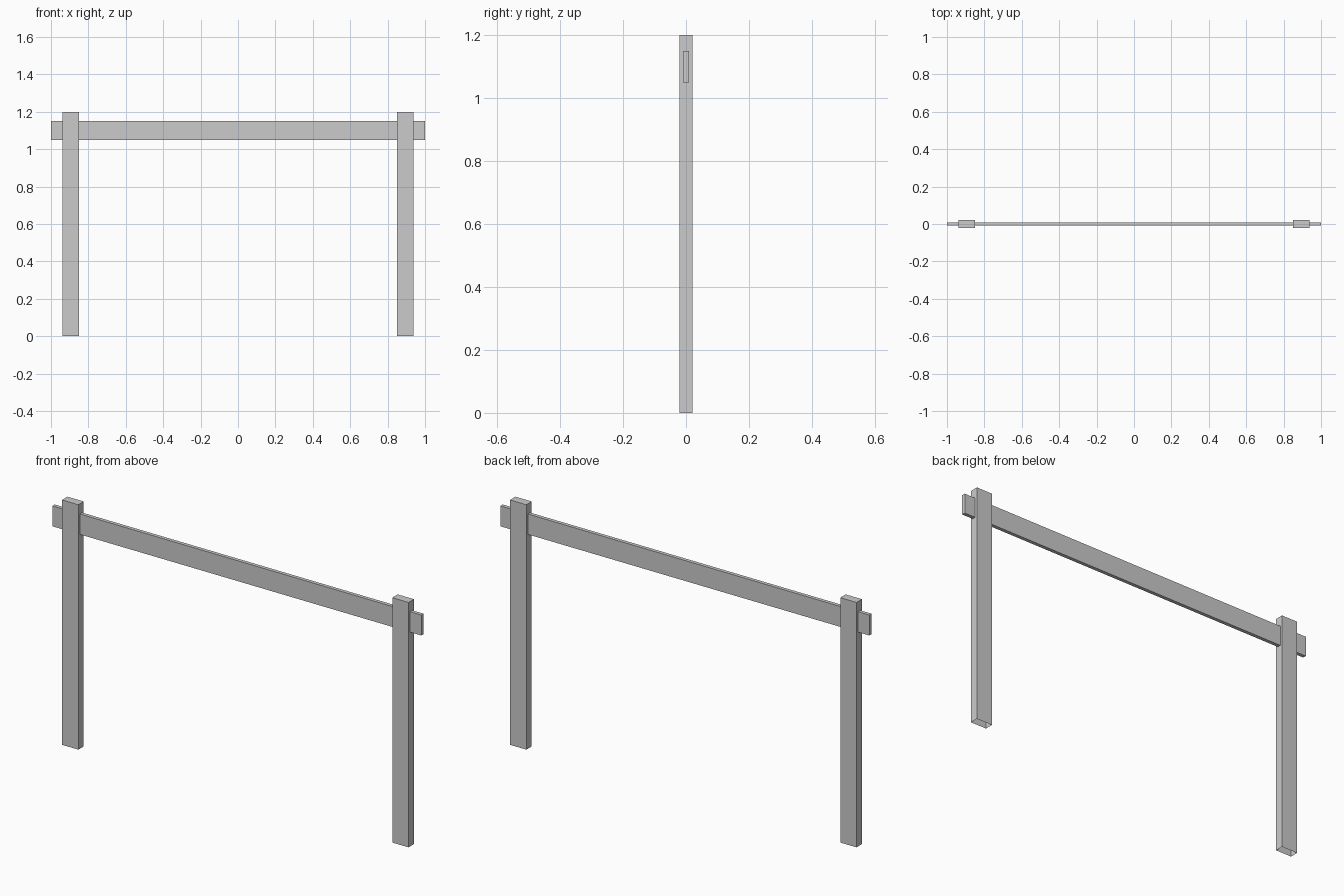
import bpy
import bmesh
from mathutils import Matrix, Vector

if "Cube" in bpy.data.objects:
    bpy.data.objects.remove(bpy.data.objects["Cube"])


def box(name, size, center, open_bottom=False):
    bm = bmesh.new()
    bmesh.ops.create_cube(bm, size=1, matrix=Matrix.Translation(center) @ Matrix.Diagonal((*size, 1)))
    bm.normal_update()
    if open_bottom:
        under = [f for f in bm.faces if f.normal.z < -0.9]
        bmesh.ops.delete(bm, geom=under, context='FACES')
    mesh = bpy.data.meshes.new(name)
    bm.to_mesh(mesh)
    bm.free()
    obj = bpy.data.objects.new(name, mesh)
    bpy.context.collection.objects.link(obj)
    return obj


# Two upright posts, open where they meet the ground
for side, label in ((-1, "left"), (1, "right")):
    box(f"{label}_post", (0.088, 0.042, 1.2), Vector((side * 0.895, 0, 0.6)), open_bottom=True)

# Rail running through both posts
box("top_rail", (2.0, 0.018, 0.1), Vector((0, 0, 1.1)))
